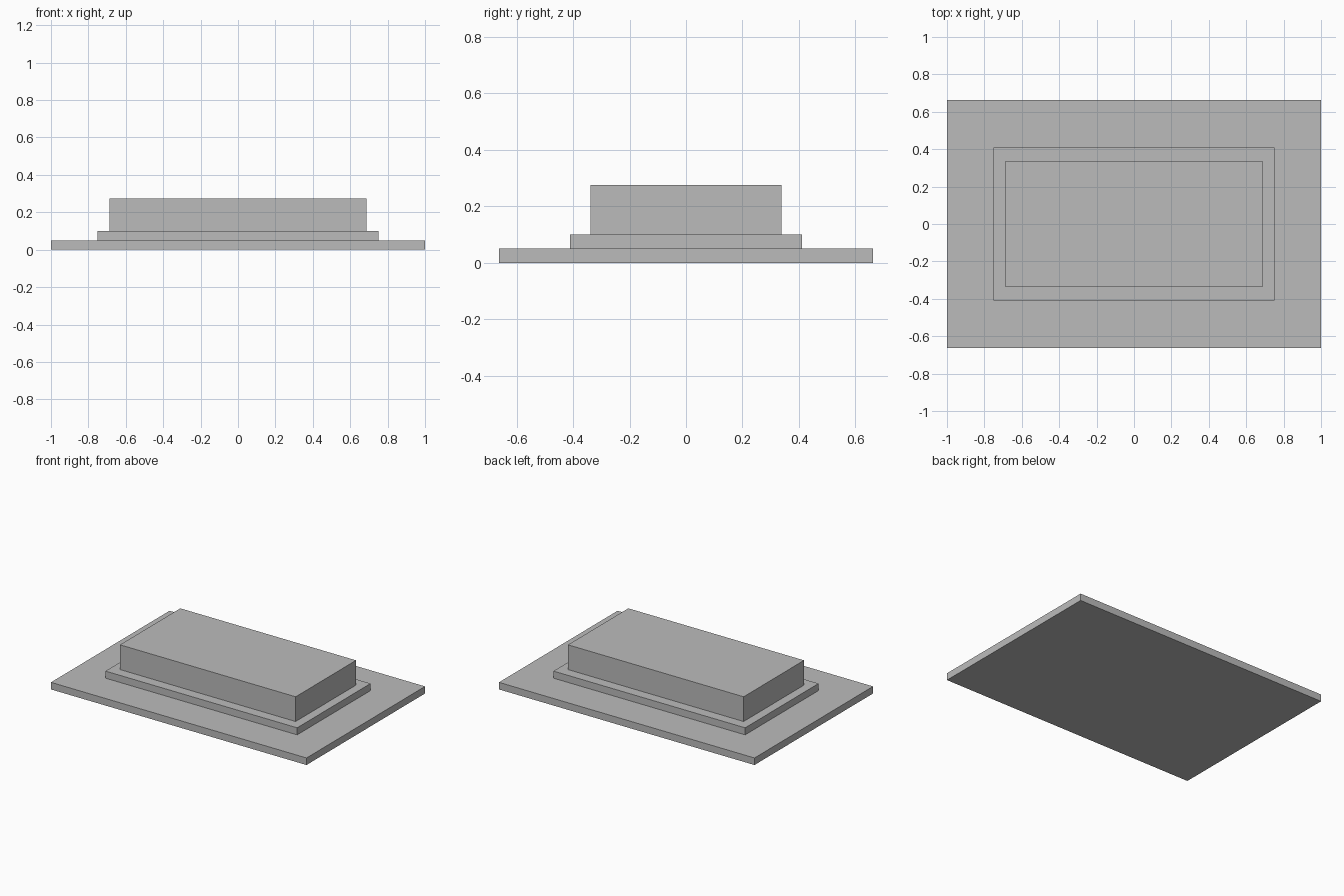
import bpy

cube = bpy.data.objects.get("Cube")
if cube:
    bpy.data.objects.remove(cube, do_unlink=True)

# Single plain grey
grey = bpy.data.materials.new("plain_grey")
grey.use_nodes = True
colour = (0.5, 0.5, 0.5, 1)
grey.diffuse_color = colour
grey.node_tree.nodes["Principled BSDF"].inputs["Base Color"].default_value = colour


def slab(name, width, depth, bottom, top):
    """Add a box centred on the z axis between two heights."""
    bpy.ops.mesh.primitive_cube_add(size=1, location=(0, 0, (bottom + top) / 2))
    obj = bpy.context.object
    obj.name = name
    obj.scale = (width, depth, top - bottom)
    bpy.ops.object.transform_apply(location=False, rotation=False, scale=True)
    obj.data.materials.append(grey)
    return obj


# Stepped stack: wide base, narrow step, tall upper block
slab("base_plate", 2.0, 1.325, 0, 0.05)
slab("middle_step", 1.5, 0.82, 0.05, 0.1)
slab("upper_block", 1.375, 0.675, 0.1, 0.275)
